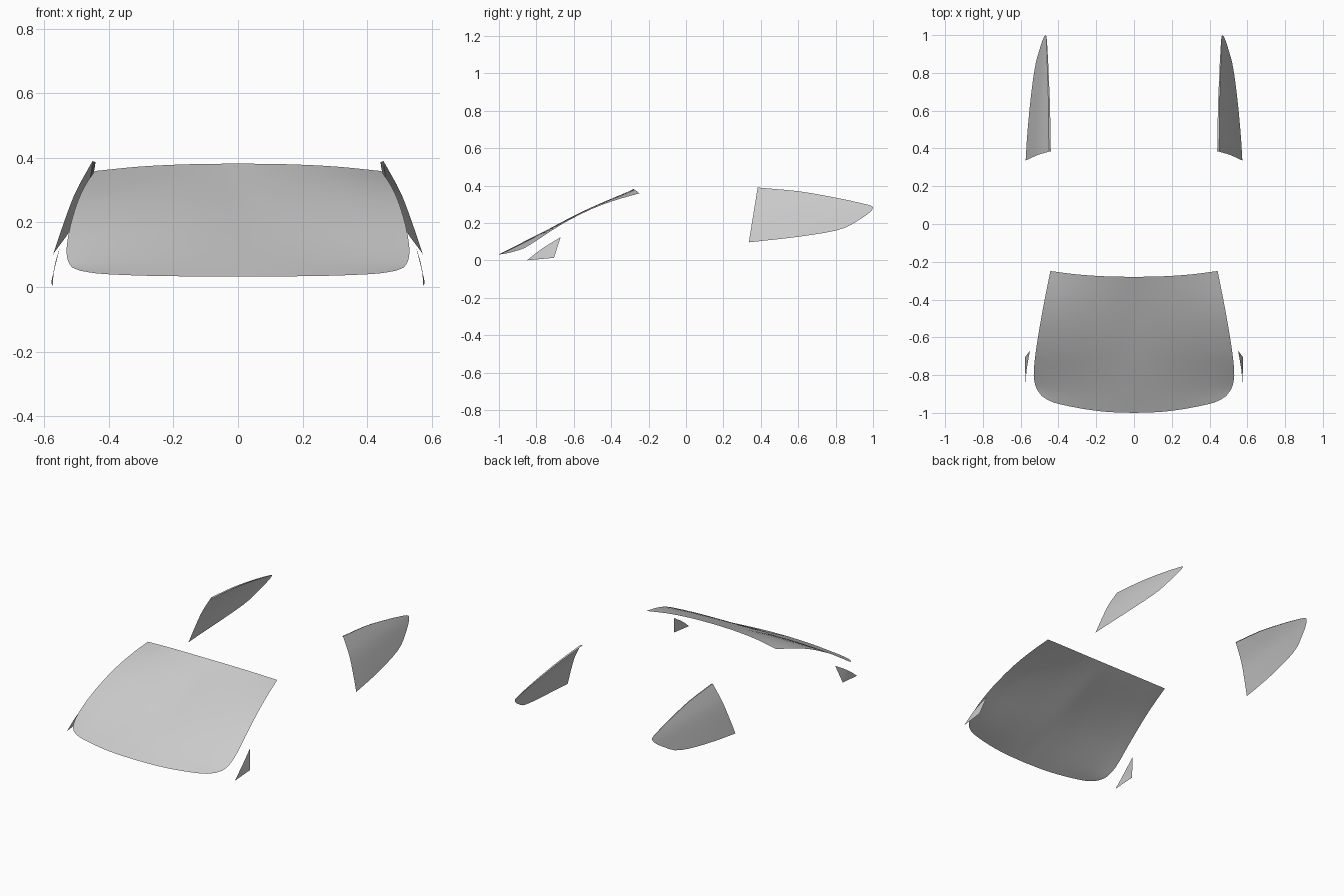
import bpy, bmesh
from mathutils import Vector

if "Cube" in bpy.data.objects:
    bpy.data.objects.remove(bpy.data.objects["Cube"])


def spline(pts, t):
    """Catmull-Rom curve through pts, t from 0 to 1."""
    p = [Vector(q) for q in pts]
    p = [2 * p[0] - p[1]] + p + [2 * p[-1] - p[-2]]
    n = len(p) - 3
    i = min(int(t * n), n - 1)
    f = t * n - i
    a, b, c, d = p[i:i + 4]
    return 0.5 * (2 * b + (c - a) * f + (2 * a - 5 * b + 4 * c - d) * f * f
                  + (3 * b - a - 3 * c + d) * f ** 3)


def sheet(name, rows, facing):
    """Mirrored glass sheet from rows of points, its normals towards facing."""
    bm = bmesh.new()
    v = [[bm.verts.new(p) for p in r] for r in rows]
    for r, q in zip(v, v[1:]):
        for i in range(len(r) - 1):
            bm.faces.new((r[i], r[i + 1], q[i + 1], q[i]))
    bmesh.ops.remove_doubles(bm, verts=bm.verts, dist=1e-5)
    bm.normal_update()
    total = sum((f.normal * f.calc_area() for f in bm.faces), Vector())
    if total.dot(Vector(facing)) < 0:
        bmesh.ops.reverse_faces(bm, faces=bm.faces)
    me = bpy.data.meshes.new(name)
    bm.to_mesh(me)
    bm.free()
    ob = bpy.data.objects.new(name, me)
    bpy.context.collection.objects.link(ob)
    mod = ob.modifiers.new("Mirror", 'MIRROR')
    mod.use_clip = True
    bpy.ops.object.select_all(action='DESELECT')
    bpy.context.view_layer.objects.active = ob
    ob.select_set(True)
    bpy.ops.object.shade_smooth_by_angle()
    return ob


N = 16
steps = [i / N for i in range(N + 1)]

# Windshield: patch blended between four border curves of one half
bottom = [(0, -1, .033), (.15, -.994, .033), (.29, -.975, .035), (.425, -.945, .041), (.487, -.912, .05)]
side = [(.487, -.912, .05), (.519, -.865, .066), (.531, -.79, .112), (.519, -.67, .19),
        (.495, -.52, .268), (.47, -.385, .32), (.443, -.249, .359)]
top = [(0, -.28, .382), (.15, -.277, .38), (.3, -.267, .373), (.443, -.249, .359)]
centre = [(0, -1, .033), (0, -.64, .214), (0, -.28, .382)]
c00, c10, c01, c11 = (Vector(p) for p in (bottom[0], bottom[-1], top[0], top[-1]))


def patch(u, v):
    corners = (1 - v) * ((1 - u) * c00 + u * c10) + v * ((1 - u) * c01 + u * c11)
    return ((1 - v) * spline(bottom, u) + v * spline(top, u)
            + (1 - u) * spline(centre, v) + u * spline(side, v) - corners)


sheet("windshield", [[patch(u, v) for u in steps] for v in steps], (0, 0, 1))

# Rear quarter windows: side outline lofted bottom to top, leaning inwards
low = [(0, .336, .097), (0, .61, .128), (0, .824, .166), (0, .93, .22), (0, .988, .262), (0, 1, .284)]
high = [(0, .383, .39), (0, .61, .369), (0, .82, .332), (0, .93, .308), (0, .985, .294), (0, 1, .284)]
lean = [(.574, 0, 0), (.541, 0, 0), (.504, 0, 0), (.451, 0, 0)]


def quarter(s, t):
    p = spline(low, s).lerp(spline(high, s), t)
    k = max(0, min(1, (p.z - .096) / .294))
    p.x = spline(lean, k).x - .04 * max(0, (p.y - .34) / .66) ** 1.5
    return p


rows = [[quarter(s, j / 8) for s in steps] for j in range(9)]
# narrow folded lip along the upper edge
rows.append([quarter(s, 1) + Vector((-.01, 0, -.004)) * (1 - s) for s in steps])
sheet("rear_quarter_window", rows, (1, 0, 0))

# Small triangular front side windows
tip, foot, peak = Vector((.574, -.85, .001)), Vector((.578, -.706, .014)), Vector((.551, -.67, .125))
slope = [tip, (.568, -.77, .063), peak]
base = [tip, foot, peak]
sheet("front_vent_window",
      [[spline(slope, i / 8) for i in range(9)],
       [tip.lerp(foot, i / 4) if i < 5 else foot.lerp(peak, (i - 4) / 4) for i in range(9)]],
      (1, 0, 0))
